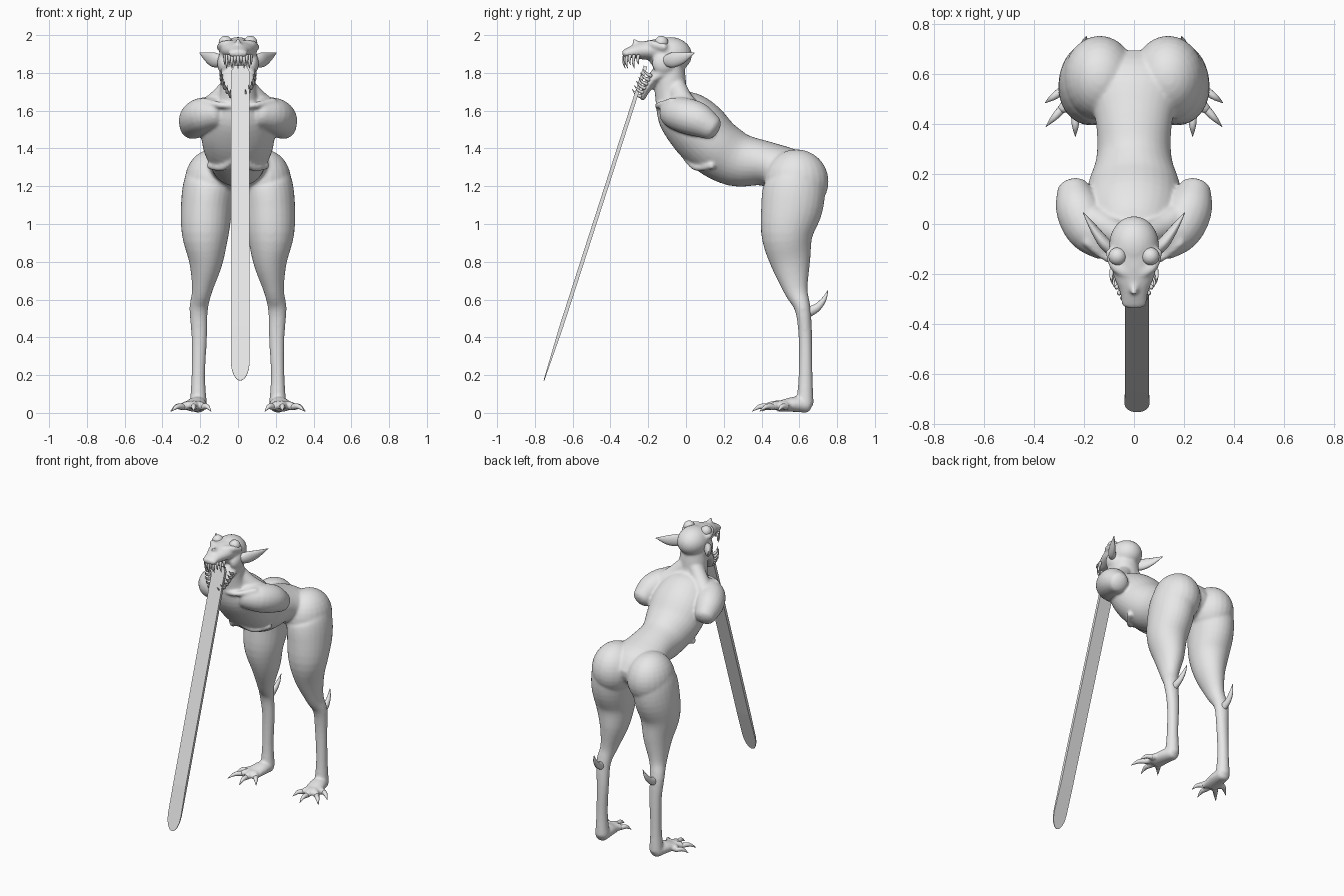
import bpy, bmesh, math
from mathutils import Vector, Matrix

if "Cube" in bpy.data.objects:
    bpy.data.objects.remove(bpy.data.objects["Cube"])

grey = bpy.data.materials.new("plain grey")
grey.diffuse_color = (0.8, 0.8, 0.8, 1)
grey.use_nodes = True
grey.node_tree.nodes["Principled BSDF"].inputs["Base Color"].default_value = grey.diffuse_color


def catmull(p0, p1, p2, p3, t):
    return [0.5 * (2 * b + (c - a) * t + (2 * a - 5 * b + 4 * c - d) * t * t
                   + (3 * b - a - 3 * c + d) * t ** 3) for a, b, c, d in zip(p0, p1, p2, p3)]


def tube(bm, pts, seg=20, sub=4, side=1):
    """Closed elliptical loft through (x, y, z, half width, half depth) points."""
    pts = [p if len(p) == 5 else (*p, p[3]) for p in pts]
    pts = [(p[0] * side, *p[1:]) for p in pts]
    n = len(pts)
    path = []
    for i in range(n - 1):
        q = [pts[max(i - 1, 0)], pts[i], pts[i + 1], pts[min(i + 2, n - 1)]]
        path += [catmull(*q, k / sub) for k in range(sub)]
    path.append(list(pts[-1]))
    cen = [Vector(p[:3]) for p in path]
    m = len(path)
    tan = [(cen[min(i + 1, m - 1)] - cen[max(i - 1, 0)]).normalized() for i in range(m)]
    rings = []
    for i, p in enumerate(path):
        rings.append((cen[i], tan[i], max(p[3], 0.001), max(p[4], 0.001)))

    def cap(ring, sign):
        c, t, a, b = ring
        r = 0.6 * min(a, b)
        return [(c + t * sign * r * math.sin(f), t, a * math.cos(f), b * math.cos(f))
                for f in (0.5, 0.95, 1.35)]
    rings = cap(rings[0], -1)[::-1] + rings + cap(rings[-1], 1)
    loops = []
    for c, t, a, b in rings:
        u = Vector((1, 0, 0))
        u = (u - t * t.dot(u)).normalized()
        v = t.cross(u)
        loops.append([bm.verts.new(c + u * a * math.cos(2 * math.pi * k / seg)
                                   + v * b * math.sin(2 * math.pi * k / seg)) for k in range(seg)])
    for l0, l1 in zip(loops, loops[1:]):
        for k in range(seg):
            j = (k + 1) % seg
            bm.faces.new((l0[k], l0[j], l1[j], l1[k]))
    bm.faces.new(loops[0][::-1])
    bm.faces.new(loops[-1])


def ball(bm, c, r, side=1):
    mat = Matrix.Translation((c[0] * side, c[1], c[2])) @ Matrix.Diagonal((*r, 1))
    bmesh.ops.create_uvsphere(bm, u_segments=24, v_segments=16, radius=1, matrix=mat)


def finish(name, bm, smooth=True):
    bmesh.ops.recalc_face_normals(bm, faces=bm.faces[:])
    me = bpy.data.meshes.new(name)
    bm.to_mesh(me)
    bm.free()
    me.materials.append(grey)
    ob = bpy.data.objects.new(name, me)
    bpy.context.collection.objects.link(ob)
    for p in me.polygons:
        p.use_smooth = smooth
    return ob


# Body: neck, chest, waist and pelvis
body = bmesh.new()
tube(body, [(0, -.08, 1.86, .08, .07), (0, -.085, 1.78, .092, .083), (0, -.075, 1.68, .1, .09),
            (0, -.03, 1.60, .16, .135), (0, .055, 1.51, .195, .16), (0, .15, 1.41, .185, .157),
            (0, .27, 1.342, .15, .145), (0, .42, 1.32, .155, .118), (0, .55, 1.27, .2, .125),
            (0, .62, 1.22, .16, .1)], 32)

# Head: skull, snout and dropped lower jaw
ball(body, (0, -.085, 1.895), (.1, .117, .095))
tube(body, [(0, -.1, 1.92, .1, .065), (0, -.2, 1.92, .085, .052), (0, -.27, 1.912, .058, .038),
            (0, -.325, 1.902, .05, .022)])
tube(body, [(0, -.11, 1.81, .095, .06), (0, -.17, 1.77, .092, .035), (0, -.212, 1.71, .072, .022),
            (0, -.232, 1.665, .042, .016)])
tube(body, [(0, -.235, 1.945, .022), (0, -.265, 1.955, .018), (0, -.275, 1.977, .01)])

TOES = [((.295, .53), (.357, .485)), ((.29, .46), (.353, .39)),
        ((.235, .43), (.235, .35)), ((.185, .46), (.142, .405))]
for s in (1, -1):
    # Brow and cheek
    tube(body, [(.03, -.2, 1.955, .018), (.075, -.17, 1.95, .022), (.095, -.11, 1.935, .02)], side=s)
    ball(body, (.075, -.12, 1.85), (.035, .06, .06), s)
    # Shoulder stump, collar bone, neck muscle and rib edge
    tube(body, [(.11, -.07, 1.59, .08), (.18, -.02, 1.578, .093), (.222, .06, 1.553, .092),
                (.243, .135, 1.51, .068)], side=s)
    tube(body, [(.02, -.15, 1.625, .014), (.1, -.14, 1.63, .017), (.19, -.07, 1.65, .02)], side=s)
    tube(body, [(.04, -.05, 1.73, .05), (.1, -.02, 1.66, .055), (.16, .02, 1.61, .055)], side=s)
    tube(body, [(.015, .0, 1.35, .018), (.08, .055, 1.3, .02), (.15, .14, 1.31, .02)], side=s)
    # Buttock and leg
    ball(body, (.137, .585, 1.225), (.145, .17, .17), s)
    tube(body, [(.13, .55, 1.29, .11, .13), (.15, .572, 1.22, .135, .16), (.166, .562, 1.1, .136, .165),
                (.173, .535, .95, .125, .138), (.17, .553, .8, .09, .107), (.19, .582, .65, .054, .064),
                (.208, .618, .55, .049, .042), (.205, .632, .4, .041, .036), (.21, .633, .2, .036, .037),
                (.21, .63, .05, .045, .046)], 28, side=s)
    # Foot and toes
    tube(body, [(.21, .64, .04, .044, .04), (.22, .57, .045, .055, .04), (.235, .49, .034, .06, .028)], side=s)
    for k, tip in TOES:
        tube(body, [(.225, .55, .035, .025), ((.23 + k[0]) / 2, (.51 + k[1]) / 2, .042, .024),
                    (*k, .032, .022)], 12, side=s)

ob = finish("body", body)
rm = ob.modifiers.new("merge", 'REMESH')
rm.mode = 'VOXEL'
rm.voxel_size = 0.008
rm.use_smooth_shade = True
sm = ob.modifiers.new("soften", 'SMOOTH')
sm.factor = 0.5
sm.iterations = 9
bpy.context.view_layer.objects.active = ob
for mod in ("merge", "soften"):
    bpy.ops.object.modifier_apply(modifier=mod)

# Eyes, ears, claws and calf spikes
eyes, ears, claws, spikes = (bmesh.new() for _ in range(4))
for s in (1, -1):
    ball(eyes, (.066, -.13, 1.96), (.036, .036, .036), s)
    tube(ears, [(.085, -.11, 1.865, .022, .026), (.12, -.075, 1.867, .024, .04),
                (.16, -.02, 1.88, .016, .03), (.203, .045, 1.906, .002, .002)], 16, side=s)
    for k, tip in TOES:
        mid = [(a + b) / 2 for a, b in zip(k, tip)]
        tube(claws, [(*k, .032, .017), (*mid, .033, .013), (*tip, .008, .001)], 10, side=s)
    tube(spikes, [(.205, .635, .53, .024, .03), (.203, .69, .555, .018, .022),
                  (.197, .73, .6, .012, .013), (.19, .752, .65, .001, .001)], 12, side=s)
finish("eyes", eyes)
finish("ears", ears)
finish("claws", claws)
finish("calf_spikes", spikes)

# Teeth: hanging around the snout and standing along the lower jaw
teeth = bmesh.new()
for i in range(11):
    f = (i / 10 - .5) * 2.6
    x, y = .068 * math.sin(f) * (1.1 - .2 * math.cos(f)), -.225 - .1 * math.cos(f)
    ln = .065 if i % 2 else .045
    tube(teeth, [(x, y, 1.893, .0095), (x * 1.03, y - .004, 1.893 - ln * .6, .007),
                 (x * 1.03, y + .003, 1.888 - ln, .001)], 8, 2)
for s in (1, -1):
    for i in range(6):
        t = i / 5
        x, y, z = .088 - .05 * t * t, -.185 - .055 * t, 1.785 - .11 * t
        tube(teeth, [(x, y, z, .01), (x + .004, y - .025, z + .012, .007),
                     (x, y - .045, z + .038, .001)], 8, 2, side=s)
finish("teeth", teeth)

# Tongue: long flat strip with cut upper corners and a rounded tip
tongue = bmesh.new()
top, tip = Vector((.012, -.215, 1.835)), Vector((.012, -.752, .172))
axis = tip - top
length = axis.length
axis.normalize()
nrm = Vector((1, 0, 0)).cross(axis)
rows = [(0, .032), (.03, .048), (length * .5, .048), (length - .3, .048)]
rows += [(length - .11 + .11 * math.sin(f), .048 * math.cos(f) + .002) for f in (0, .4, .8, 1.15, 1.4, 1.57)]
prev = None
for d, w in rows:
    h = .010 if d < length - .31 else .002 + .008 * (length - d) / .3
    c = top + axis * d
    ring = [tongue.verts.new(c + Vector((w * a, 0, 0)) + nrm * h * b)
            for a, b in ((-1, -1), (1, -1), (1, 1), (-1, 1))]
    if prev:
        for k in range(4):
            tongue.faces.new((prev[k], prev[(k + 1) % 4], ring[(k + 1) % 4], ring[k]))
    else:
        tongue.faces.new(ring[::-1])
    prev = ring
tongue.faces.new(prev)
finish("tongue", tongue, smooth=False)
